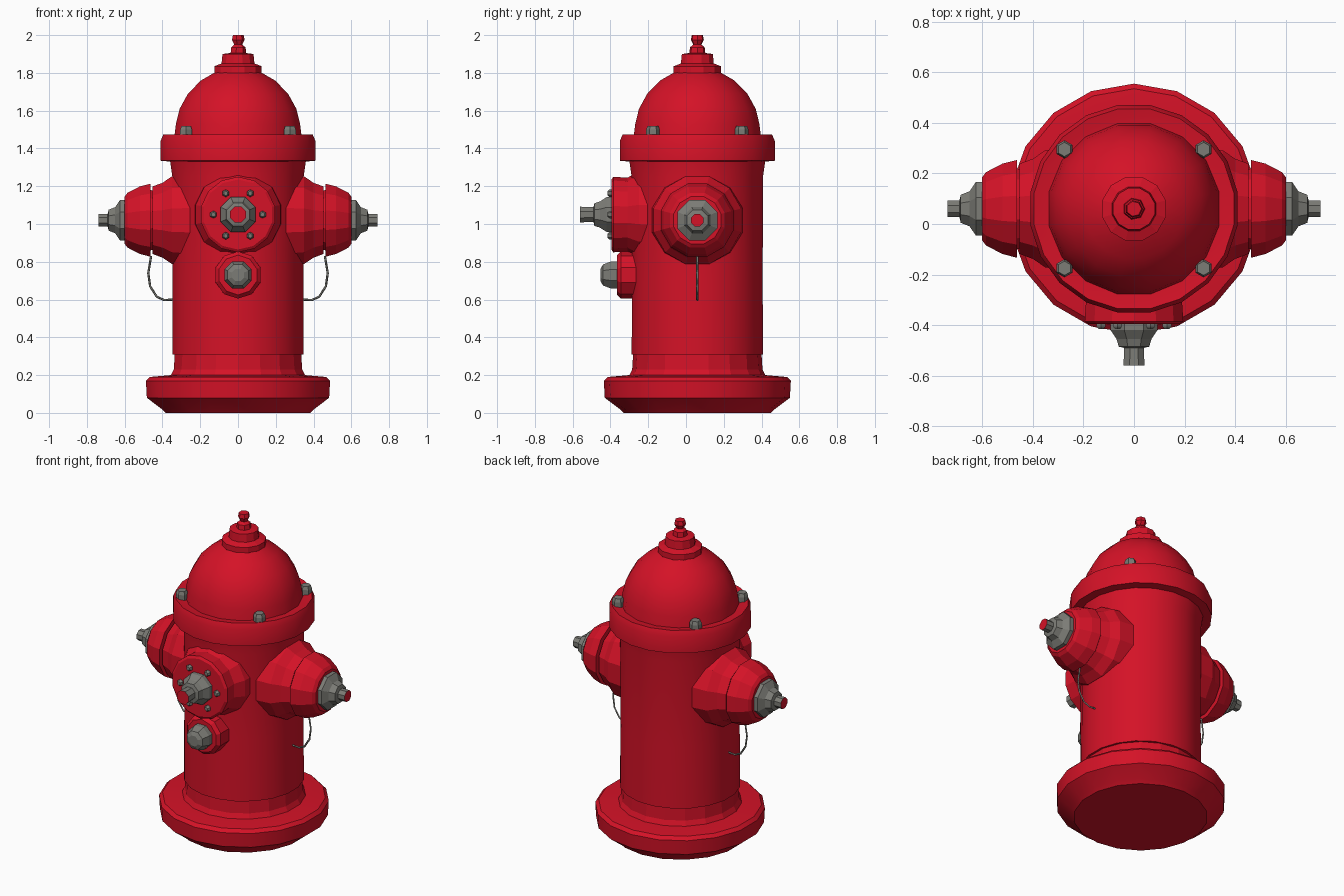
import bpy, bmesh, math
from mathutils import Matrix, Vector

cube = bpy.data.objects.get("Cube")
if cube:
    bpy.data.objects.remove(cube, do_unlink=True)

CY = 0.06  # barrel axis in y


def material(name, color):
    m = bpy.data.materials.new(name)
    m.use_nodes = True
    m.diffuse_color = (*color, 1)
    m.node_tree.nodes["Principled BSDF"].inputs["Base Color"].default_value = (*color, 1)
    return m


RED = material("red paint", (0.66, 0.006, 0.02))
GREY = material("grey metal", (0.2, 0.2, 0.18))


def finish(name, bm, mats, smooth=None):
    bmesh.ops.recalc_face_normals(bm, faces=bm.faces[:])
    mesh = bpy.data.meshes.new(name)
    bm.to_mesh(mesh)
    bm.free()
    for m in mats:
        mesh.materials.append(m)
    ob = bpy.data.objects.new(name, mesh)
    bpy.context.collection.objects.link(ob)
    if smooth:
        bpy.ops.object.select_all(action="DESELECT")
        ob.select_set(True)
        bpy.context.view_layer.objects.active = ob
        bpy.ops.object.shade_smooth_by_angle(angle=math.radians(smooth))
    return ob


def lathe(name, profile, sides, origin, axis=(0, 0, 1), mats=(RED,), smooth=None, red_tip=False):
    """Spin (radius, distance) pairs about an axis, with both ends capped."""
    bm = bmesh.new()
    place = Matrix.Translation(origin) @ Vector(axis).to_track_quat("Z", "Y").to_matrix().to_4x4()
    rings = []
    for r, d in profile:
        angles = [math.tau * (i + 0.5) / sides for i in range(sides)]
        rings.append([bm.verts.new(place @ Vector((r * math.cos(a), r * math.sin(a), d))) for a in angles])
    for low, high in zip(rings, rings[1:]):
        for i in range(sides):
            j = (i + 1) % sides
            bm.faces.new((low[i], low[j], high[j], high[i]))
    bm.faces.new(rings[0][::-1])
    tip = bm.faces.new(rings[-1])
    if red_tip:
        tip.material_index = 1
    return finish(name, bm, mats, smooth)


# Base, barrel and bonnet
centre = (0, CY, 0)
lathe("base_flange", [(0.39, 0), (0.41, 0.02), (0.49, 0.08), (0.495, 0.17), (0.475, 0.19), (0.36, 0.2)],
      18, centre, smooth=25)
lathe("barrel_foot", [(0.37, 0.18), (0.345, 0.23), (0.34, 0.31)], 18, centre)
lathe("barrel", [(0.352, 0.31), (0.35, 0.7), (0.352, 1.25), (0.365, 1.34)], 20, centre, smooth=25)
lathe("bonnet_flange", [(0.36, 1.33), (0.415, 1.335), (0.415, 1.44), (0.4, 1.475), (0.34, 1.465)],
      20, centre, smooth=25)
lathe("bonnet_dome", [(0.345, 1.45), (0.335, 1.53), (0.315, 1.61), (0.27, 1.69), (0.2, 1.76), (0.12, 1.805)],
      16, centre, smooth=25)
lathe("bonnet_collar", [(0.115, 1.78), (0.13, 1.8), (0.13, 1.835), (0.09, 1.85), (0.085, 1.9), (0.045, 1.905)],
      12, centre)
lathe("bonnet_stem", [(0.045, 1.89), (0.04, 1.935), (0.022, 1.95), (0.035, 1.975), (0.03, 2.0)], 7, centre)

# Bonnet bolts
for sx in (-1, 1):
    for sy in (-1, 1):
        lathe("bonnet_bolt", [(0.036, 1.45), (0.036, 1.5), (0.028, 1.52)], 6,
              (sx * 0.275, CY + sy * 0.235, 0), mats=(GREY,))

# Side outlets with caps, nuts and chains
for side, s in (("left", 1), ("right", -1)):
    origin, axis = (0, CY, 1.02), (s, 0, 0)
    lathe(side + "_outlet_neck", [(0.25, 0.24), (0.24, 0.35), (0.205, 0.4), (0.185, 0.452)], 12, origin, axis)
    lathe(side + "_outlet_cap", [(0.16, 0.44), (0.165, 0.462), (0.2, 0.463), (0.185, 0.52),
                                 (0.15, 0.585), (0.13, 0.6)], 12, origin, axis)
    lathe(side + "_cap_nut", [(0.115, 0.58), (0.115, 0.625), (0.075, 0.65), (0.06, 0.685),
                              (0.036, 0.69), (0.036, 0.738)], 8, origin, axis, (GREY, RED), red_tip=True)
    curve = bpy.data.curves.new(side + "_chain", "CURVE")
    curve.dimensions = "3D"
    curve.bevel_depth = 0.006
    curve.bevel_resolution = 0
    path = curve.splines.new("POLY")
    points = [(0.46, 0.83), (0.475, 0.74), (0.465, 0.67), (0.43, 0.615), (0.39, 0.597), (0.345, 0.6)]
    path.points.add(len(points) - 1)
    for p, (x, z) in zip(path.points, points):
        p.co = (s * x, CY, z, 1)
    curve.materials.append(GREY)
    bpy.context.collection.objects.link(bpy.data.objects.new(side + "_chain", curve))

# Front outlet
front = (0, -1, 0)
lathe("front_outlet", [(0.24, 0.1), (0.23, 0.25), (0.195, 0.31), (0.2, 0.385), (0.185, 0.395)],
      14, (0, 0, 1.05), front)
lathe("front_outlet_nut", [(0.1, 0.38), (0.1, 0.42), (0.075, 0.455), (0.065, 0.485),
                           (0.042, 0.49), (0.045, 0.56)], 8, (0, 0, 1.05), front, (GREY, RED), red_tip=True)
for i in range(6):
    a = math.tau * (i + 0.5) / 6 + math.pi / 6
    lathe("front_outlet_bolt", [(0.02, 0.38), (0.02, 0.405), (0.012, 0.415)], 6,
          (0.13 * math.cos(a), 0, 1.05 + 0.13 * math.sin(a)), front, (GREY,))

# Lower front valve
lathe("lower_valve", [(0.13, 0.2), (0.125, 0.28), (0.125, 0.345), (0.105, 0.365)], 10, (0, 0, 0.73), front)
lathe("lower_valve_nut", [(0.078, 0.35), (0.078, 0.395), (0.06, 0.44), (0.035, 0.452)], 8,
      (0, 0, 0.73), front, (GREY,))
